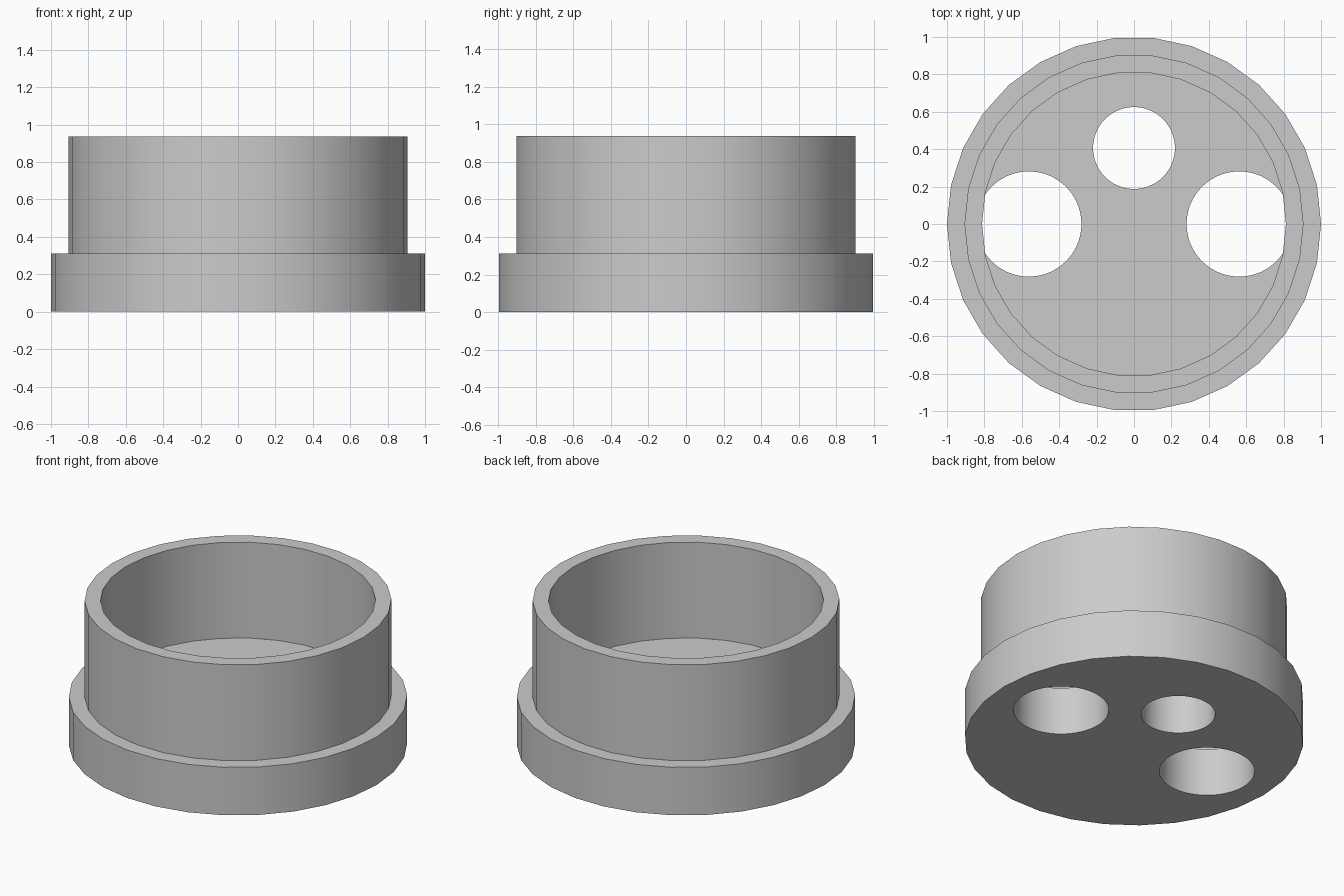
import bpy
import bmesh
import math

cube = bpy.data.objects.get("Cube")
if cube:
    bpy.data.objects.remove(cube, do_unlink=True)

UNIT = 1 / 32          # the base disc has a radius of 32 units
SIDES = 30
FLOOR = 10 * UNIT
RIM = 30 * UNIT

grey = bpy.data.materials.new("plain grey")
grey.use_nodes = True
COLOUR = (0.6, 0.6, 0.6, 1)
grey.diffuse_color = COLOUR
grey.node_tree.nodes["Principled BSDF"].inputs["Base Color"].default_value = COLOUR


def lathe(name, profile, sides=SIDES, centre=(0, 0)):
    """Turn a closed (radius, z) profile round z; radius 0 is left to the caps."""
    bm = bmesh.new()
    rings = []
    for r, z in profile:
        rings.append([bm.verts.new((centre[0] + r * math.cos(math.tau * i / sides),
                                    centre[1] + r * math.sin(math.tau * i / sides), z))
                      for i in range(sides)])
    if len(rings) == 2:                       # solid cylinder
        pairs = [(rings[0], rings[1])]
        bm.faces.new(rings[0])
        bm.faces.new(rings[1])
    else:                                     # hollow ring
        pairs = list(zip(rings, rings[1:] + rings[:1]))
    for a, b in pairs:
        for i in range(sides):
            j = (i + 1) % sides
            bm.faces.new((a[i], a[j], b[j], b[i]))
    bmesh.ops.recalc_face_normals(bm, faces=bm.faces)
    mesh = bpy.data.meshes.new(name)
    bm.to_mesh(mesh)
    bm.free()
    mesh.materials.append(grey)
    obj = bpy.data.objects.new(name, mesh)
    bpy.context.collection.objects.link(obj)
    return obj


def activate(obj):
    bpy.ops.object.select_all(action='DESELECT')
    obj.select_set(True)
    bpy.context.view_layer.objects.active = obj


# Thick base disc
base = lathe("base_disc", [(32 * UNIT, 0), (32 * UNIT, FLOOR)])

# Two large side holes and one small back hole through the base
holes = [(-18, 0, 9), (18, 0, 9), (0, 13, 7)]
for x, y, r in holes:
    cutter = lathe("hole_cutter", [(r * UNIT, -0.1), (r * UNIT, FLOOR + 0.1)],
                   sides=72, centre=(x * UNIT, y * UNIT))
    cutter.hide_render = True
    cut = base.modifiers.new("hole", 'BOOLEAN')
    cut.operation = 'DIFFERENCE'
    cut.solver = 'EXACT'
    cut.object = cutter
    activate(base)
    bpy.ops.object.modifier_apply(modifier=cut.name)
    bpy.data.objects.remove(cutter, do_unlink=True)

# Upright wall, overhanging the outer edge of the side holes
wall = lathe("upright_wall", [(29 * UNIT, FLOOR), (29 * UNIT, RIM),
                              (26 * UNIT, RIM), (26 * UNIT, FLOOR)])

for part in (base, wall):
    activate(part)
    bpy.ops.object.shade_smooth_by_angle(angle=math.radians(30))
